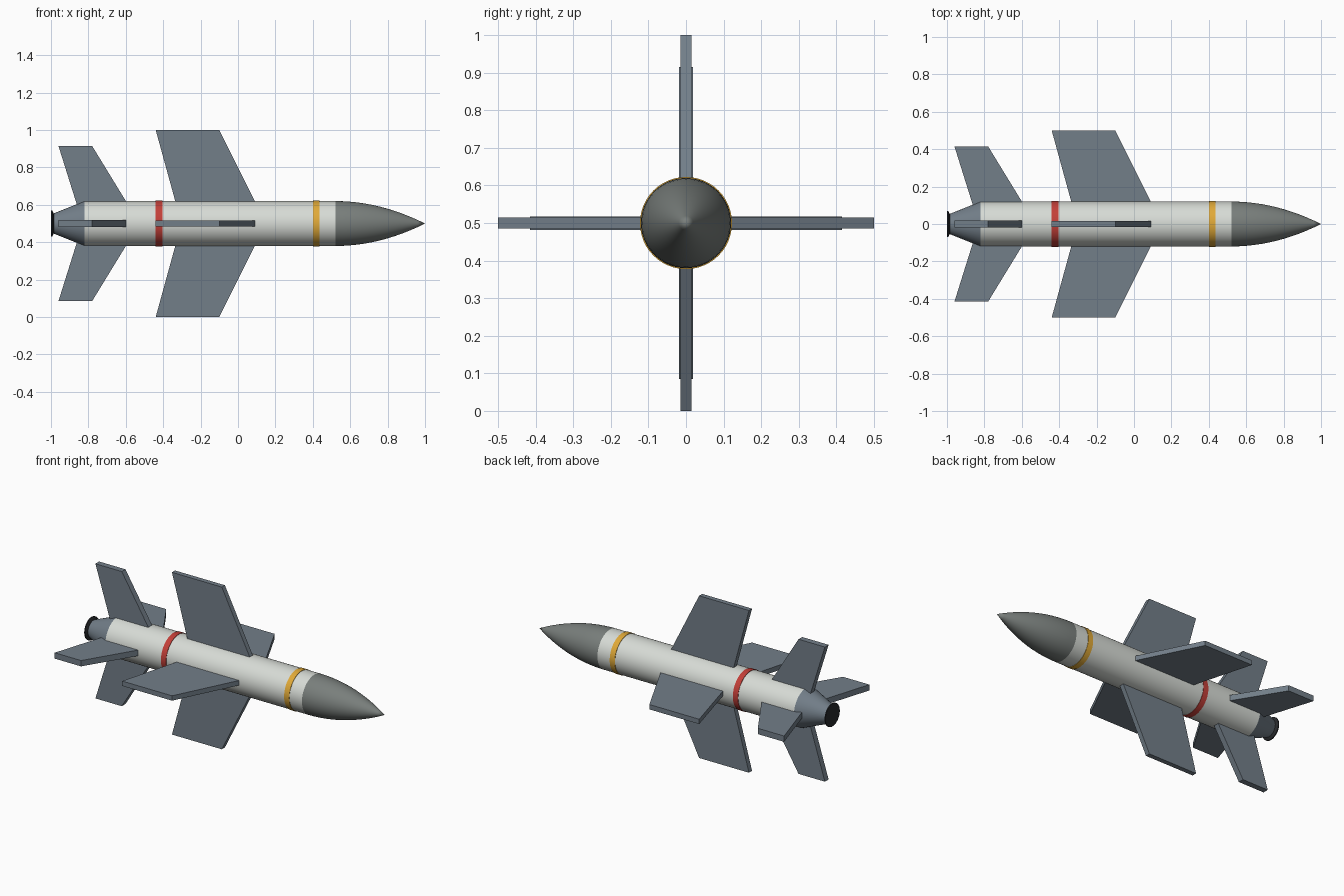
import bpy, bmesh
from math import sin, cos, pi, radians
from mathutils import Matrix

if "Cube" in bpy.data.objects:
    bpy.data.objects.remove(bpy.data.objects["Cube"])

AXIS_Z = 0.5
SEGMENTS = 48


def material(name, rgb):
    m = bpy.data.materials.new(name)
    m.diffuse_color = (*rgb, 1)
    m.use_nodes = True
    m.node_tree.nodes["Principled BSDF"].inputs["Base Color"].default_value = m.diffuse_color
    return m


WHITE = material("off_white", (0.68, 0.71, 0.67))
NOSE = material("nose_grey", (0.19, 0.21, 0.20))
STEEL = material("blue_grey", (0.17, 0.21, 0.25))
RED = material("red", (0.55, 0.05, 0.04))
YELLOW = material("yellow", (0.75, 0.40, 0.04))
DARK = material("dark", (0.02, 0.022, 0.025))


def finish(name, bm, mat, smooth=False):
    bmesh.ops.recalc_face_normals(bm, faces=bm.faces[:])
    mesh = bpy.data.meshes.new(name)
    bm.to_mesh(mesh)
    bm.free()
    mesh.materials.append(mat)
    ob = bpy.data.objects.new(name, mesh)
    ob.location.z = AXIS_Z
    bpy.context.collection.objects.link(ob)
    if smooth:
        bpy.ops.object.select_all(action='DESELECT')
        ob.select_set(True)
        bpy.context.view_layer.objects.active = ob
        bpy.ops.object.shade_smooth_by_angle(angle=radians(30))
    return ob


def lathe(name, profile, mat):
    """Revolve (x, radius) points around the x axis; open ends are capped."""
    bm = bmesh.new()
    rings = []
    for x, r in profile:
        if r == 0:
            rings.append([bm.verts.new((x, 0, 0))] * SEGMENTS)
        else:
            rings.append([bm.verts.new((x, r * cos(2 * pi * i / SEGMENTS),
                                        r * sin(2 * pi * i / SEGMENTS)))
                          for i in range(SEGMENTS)])
    for a, b in zip(rings, rings[1:]):
        for i in range(SEGMENTS):
            j = (i + 1) % SEGMENTS
            corners = list(dict.fromkeys((a[i], a[j], b[j], b[i])))
            bm.faces.new(corners)
    for ring, (x, r) in ((rings[0], profile[0]), (rings[-1], profile[-1])):
        if r > 0:
            bm.faces.new(ring)
    return finish(name, bm, mat, True)


def fins(name, outline, thickness):
    """Four flat fins around the body from an (x, radius) outline."""
    for k, side in enumerate(("top", "left", "bottom", "right")):
        bm = bmesh.new()
        face = bm.faces.new([bm.verts.new((x, -thickness / 2, r)) for x, r in outline])
        ext = bmesh.ops.extrude_face_region(bm, geom=[face])
        moved = [g for g in ext["geom"] if isinstance(g, bmesh.types.BMVert)]
        bmesh.ops.translate(bm, vec=(0, thickness, 0), verts=moved)
        bm.transform(Matrix.Rotation(k * pi / 2, 4, 'X'))
        finish(f"{side}_{name}", bm, STEEL)


# Body tube and pointed nose
lathe("body_tube", [(-0.82, 0.12), (0.52, 0.12)], WHITE)
nose_len = 0.48
lathe("nose_cone", [(0.52 + nose_len * i / 12, 0.12 * (1 - (i / 12) ** 2) if i < 12 else 0)
                    for i in range(13)], NOSE)

# Tapered tail and nozzle plate
lathe("tail_cone", [(-0.995, 0.05), (-0.82, 0.12)], STEEL)
lathe("nozzle", [(-1.0, 0.07), (-0.994, 0.07), (-0.98, 0.045)], DARK)

# Painted bands
lathe("red_band", [(-0.44, 0.1225), (-0.405, 0.1225)], RED)
lathe("yellow_band", [(0.40, 0.1225), (0.435, 0.1225)], YELLOW)

# Main wings and tail fins
fins("wing", [(-0.33, 0.10), (0.10, 0.10), (-0.10, 0.50), (-0.44, 0.50)], 0.03)
fins("tail_fin", [(-0.855, 0.08), (-0.575, 0.08), (-0.78, 0.415), (-0.96, 0.415)], 0.036)
